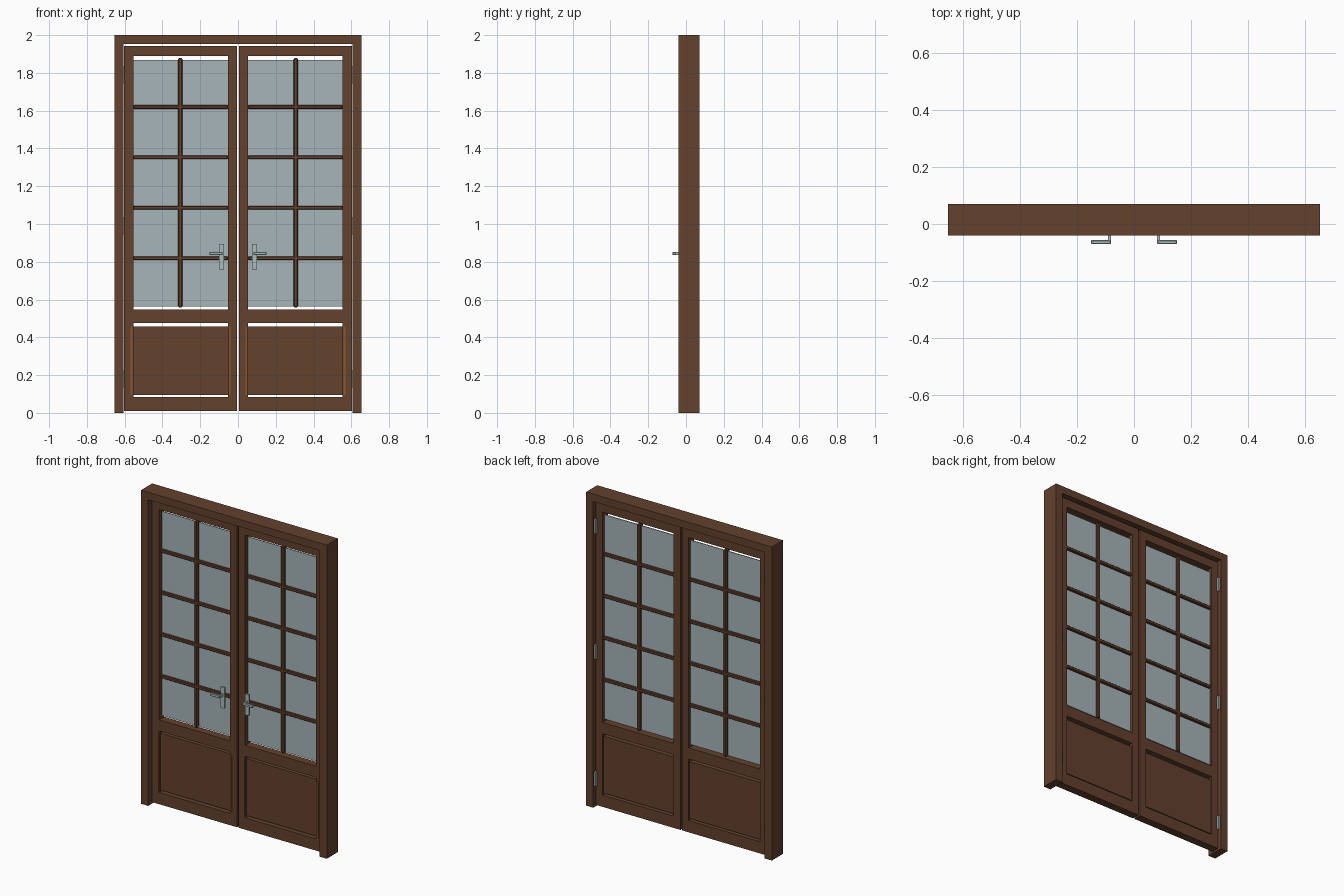
import bpy
import bmesh
from mathutils import Vector

old = bpy.data.objects.get("Cube")
if old:
    bpy.data.objects.remove(old, do_unlink=True)


def material(name, rgb):
    mat = bpy.data.materials.new(name)
    mat.use_nodes = True
    colour = (*rgb, 1.0)
    mat.diffuse_color = colour
    mat.node_tree.nodes["Principled BSDF"].inputs["Base Color"].default_value = colour
    return mat


WOOD = material("brown wood", (0.125, 0.053, 0.027))
BEAD = material("light brown wood", (0.26, 0.095, 0.03))
GLASS = material("grey glass", (0.38, 0.46, 0.48))
METAL = material("pale metal", (0.40, 0.50, 0.50))


def box(name, x, y, z, mat, bevel=0.0):
    """Box spanning the (low, high) ranges on each axis."""
    centre = Vector([sum(r) / 2 for r in (x, y, z)])
    size = [abs(r[1] - r[0]) for r in (x, y, z)]
    bm = bmesh.new()
    bmesh.ops.create_cube(bm, size=1)
    bmesh.ops.scale(bm, vec=size, verts=bm.verts)
    mesh = bpy.data.meshes.new(name)
    bm.to_mesh(mesh)
    bm.free()
    mesh.materials.append(mat)
    obj = bpy.data.objects.new(name, mesh)
    obj.location = centre
    bpy.context.collection.objects.link(obj)
    if bevel:
        mod = obj.modifiers.new("edge", 'BEVEL')
        mod.width = bevel
        mod.segments = 1
    return obj


FRAME_Y = (-0.041, 0.071)
DOOR_Y = (-0.003, 0.048)
BAR_Y = (0.01, 0.046)
OPENING = (0.053, 0.554)

# Frame head
box("frame_head", (-0.655, 0.655), FRAME_Y, (1.952, 2.0), WOOD)

for side, s in (("right", -1), ("left", 1)):

    def part(name, x, y, z, mat, bevel=0.0):
        return box(f"{side}_{name}", (s * x[0], s * x[1]), y, z, mat, bevel)

    # Jamb and door stiles
    part("jamb", (0.605, 0.655), FRAME_Y, (0, 1.952), WOOD)
    part("outer_stile", (0.554, 0.603), DOOR_Y, (0.01, 1.943), WOOD)
    part("inner_stile", (0.005, 0.053), DOOR_Y, (0.01, 1.943), WOOD)

    # Rails
    for name, z in (("top_rail", (1.889, 1.943)),
                    ("middle_rail", (0.477, 0.548)),
                    ("bottom_rail", (0.01, 0.085))):
        part(name, OPENING, DOOR_Y, z, WOOD)

    # Lower panel with side beads
    part("panel", OPENING, (0.010, 0.040), (0.095, 0.458), WOOD)
    part("outer_bead", (0.559, 0.569), (-0.006, 0.0), (0.095, 0.458), BEAD)
    part("inner_bead", (0.041, 0.047), (-0.006, 0.0), (0.095, 0.458), BEAD)

    # Glass and glazing bars
    part("glass", OPENING, (0.025, 0.031), (0.564, 1.867), GLASS)
    part("upright_bar", (0.294, 0.317), BAR_Y, (0.559, 1.878), WOOD, 0.005)
    for i in range(4):
        z = 0.819 + i * 0.267
        part(f"cross_bar_{i + 1}", OPENING, BAR_Y, (z - 0.010, z + 0.010), WOOD, 0.004)

    # Hinges on the back joint
    for i, z in enumerate((0.18, 0.99, 1.79)):
        part(f"hinge_{i + 1}", (0.594, 0.606), (0.044, 0.062), (z - 0.045, z + 0.045), METAL)

    # Handle on the front
    part("handle_plate", (0.073, 0.100), (-0.034, -0.022), (0.760, 0.893), METAL)
    part("handle_stem", (0.081, 0.091), (-0.060, -0.030), (0.836, 0.852), METAL)
    part("handle_lever", (0.081, 0.151), (-0.071, -0.056), (0.835, 0.853), METAL, 0.003)
